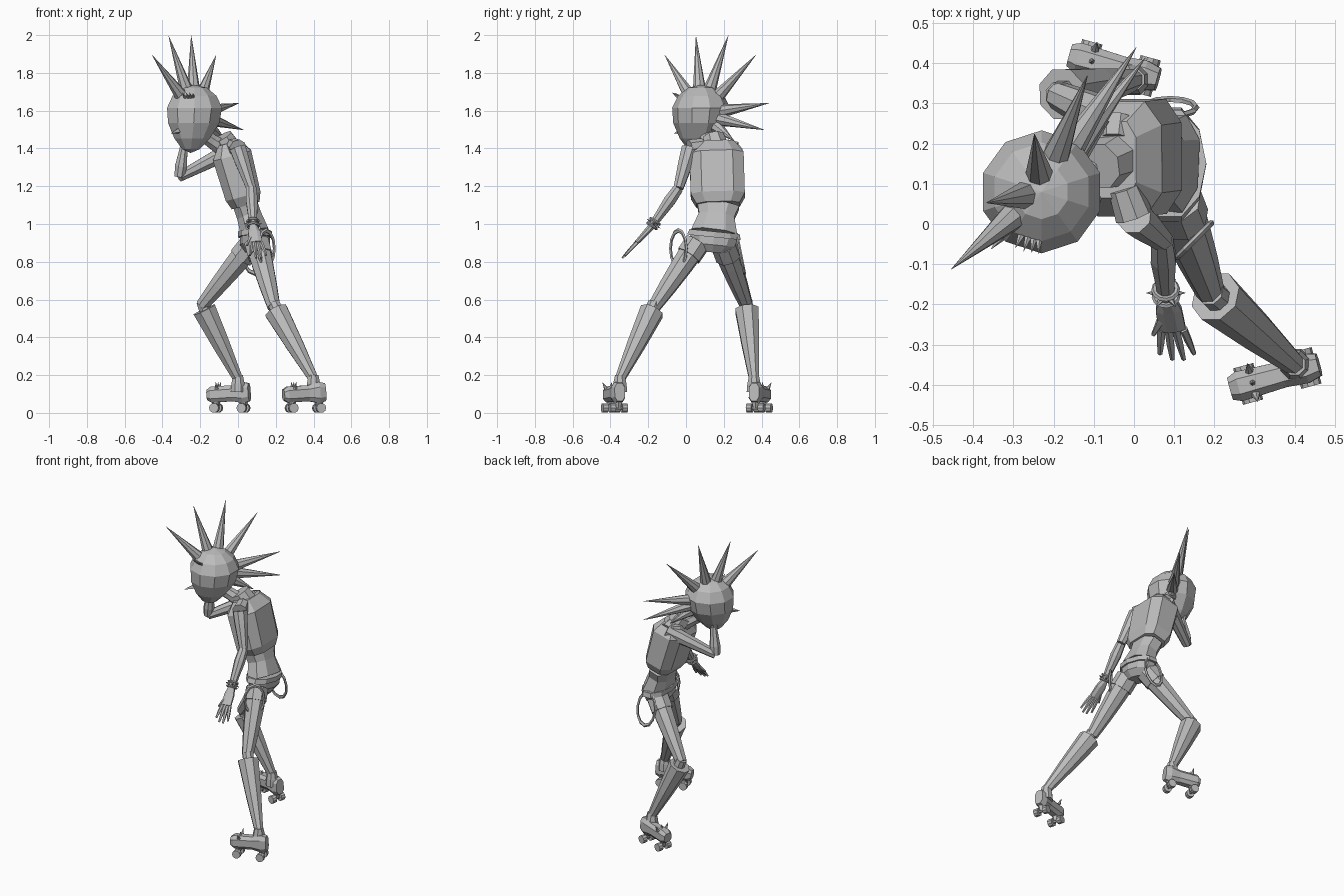
import bpy, bmesh, math
from mathutils import Vector

cube = bpy.data.objects.get("Cube")
if cube:
    bpy.data.objects.remove(cube)

shade = 0.5
grey = bpy.data.materials.new("plain_grey")
grey.use_nodes = True
grey.diffuse_color = (shade, shade, shade, 1)
grey.node_tree.nodes["Principled BSDF"].inputs["Base Color"].default_value = grey.diffuse_color

ALONG_X = Vector((1, 0, 0))
ALONG_Y = Vector((0, 1, 0))
UP = Vector((0, 0, 1))


def point(x, y, z):
    return Vector((x, y, z))


def finish(name, bm):
    bmesh.ops.recalc_face_normals(bm, faces=bm.faces)
    mesh = bpy.data.meshes.new(name)
    bm.to_mesh(mesh)
    bm.free()
    mesh.materials.append(grey)
    part = bpy.data.objects.new(name, mesh)
    bpy.context.collection.objects.link(part)


def tube(name, start, end, profile, side=ALONG_Y, sides=8, power=1):
    """Loft from start to end; profile holds (fraction, half width, half depth)."""
    bm = bmesh.new()
    axis = (end - start).normalized()
    across = (side - axis * side.dot(axis)).normalized()
    depth = axis.cross(across)
    loops = []
    for fraction, wide, deep in profile:
        centre = start.lerp(end, fraction)
        loop = []
        for step in range(sides):
            angle = math.tau * (step + 0.5) / sides
            c, s = math.cos(angle), math.sin(angle)
            c = math.copysign(abs(c) ** power, c)
            s = math.copysign(abs(s) ** power, s)
            loop.append(bm.verts.new(centre + across * wide * c + depth * deep * s))
        loops.append(loop)
    for lower, upper in zip(loops, loops[1:]):
        for step in range(sides):
            following = (step + 1) % sides
            bm.faces.new((lower[step], lower[following], upper[following], upper[step]))
    bm.faces.new(loops[0])
    bm.faces.new(loops[-1])
    finish(name, bm)


def limb(name, start, end, *radii, side=ALONG_Y, sides=8):
    """Round tube with evenly spaced radii."""
    last = len(radii) - 1
    tube(name, start, end, [(i / last, r, r) for i, r in enumerate(radii)], side, sides)


def spike(name, base, tip, radius, sides=8):
    limb(name, base, tip, radius, radius / 50, side=Vector((1, -2, 0.7)), sides=sides)


def ring(name, centre, axis, radius, thickness, stretch=1):
    bpy.ops.mesh.primitive_torus_add(major_segments=12, minor_segments=5, location=centre,
                                     major_radius=radius, minor_radius=thickness)
    part = bpy.context.object
    part.name = name
    part.rotation_euler = axis.to_track_quat('Z', 'Y').to_euler()
    part.scale.y = stretch
    part.data.materials.append(grey)


# Head: a sphere whose lower half tapers forward into the chin
face = Vector((-0.66, -0.75, 0))
face_left = UP.cross(face)
head_centre = point(-0.23, 0.08, 1.58)
bm = bmesh.new()
bmesh.ops.create_uvsphere(bm, u_segments=10, v_segments=7, radius=0.157)
for vert in bm.verts:
    low = max(0, -vert.co.z)
    vert.co.x *= 1 - 2 * low
    vert.co.y *= 1 - 2 * low
    vert.co.z -= low * 0.3
    vert.co += head_centre + face * low * 0.2
finish("head", bm)
spike("nose", head_centre + face * 0.1 - UP * 0.08, head_centre + face * 0.19 - UP * 0.1, 0.025, 4)
for count in range(4):
    outward = (face * 0.85 + face_left * (0.25 + 0.14 * count)).normalized()
    root = head_centre + outward * 0.12 + UP * 0.09
    spike("eyelash", root, root + outward * 0.035 + UP * 0.025, 0.009, 5)

# Crest: spikes fanned from the brow over to the nape
for degrees in (133, 105, 77, 47, 8, -11, -30):
    angle = math.radians(degrees)
    lean = math.sin(angle + math.radians(25)) / 9
    length = 0.28 if degrees < -20 else 0.43
    reach = (UP * math.sin(angle) - face * math.cos(angle)) * length - face_left * lean
    spike("hair_spike", head_centre + reach.normalized() * 0.13, head_centre + reach, 0.036)

# Trunk
seat = point(0.09, 0.14, 0.85)
belly = point(0.09, 0.15, 0.95)
ribs = point(0.04, 0.17, 1.1)
nape = point(-0.05, 0.16, 1.43)
tube("jacket", ribs, nape, [(0, 0.12, 0.08), (0.15, 0.15, 0.1), (0.8, 0.15, 0.11), (1, 0.1, 0.06)],
     power=0.6)
tube("waist", belly, ribs, [(0, 0.13, 0.08), (0.6, 0.1, 0.07), (1, 0.12, 0.07)], power=0.8)
tube("shorts", seat, belly, [(0, 0.07, 0.05), (0.4, 0.12, 0.08), (1, 0.14, 0.08)], sides=10)
tube("belt", seat, belly, [(0.8, 0.15, 0.09), (1.1, 0.14, 0.09)], sides=10)
limb("neck", nape - UP * 0.05, head_centre - UP * 0.08, 0.05, 0.04, 0.04)
limb("collar", nape - UP * 0.03, nape.lerp(head_centre, 0.2), 0.07, 0.06)
ring("left_strap", point(0.15, -0.04, 0.87), point(1, -1, 0), 0.06, 0.008, 1.6)
ring("right_strap", point(0.09, 0.29, 0.84), point(0, 1, 0.2), 0.065, 0.008, 1.6)


def leg(tag, turn, hip, knee, ankle):
    limb(tag + "_thigh", hip, knee, 0.066, 0.06, 0.05, 0.036)
    limb(tag + "_knee", knee + UP * 0.02, knee.lerp(ankle, 0.2), 0.034, 0.036, 0.03)
    limb(tag + "_short_cuff", hip, hip.lerp(knee, 0.2), 0.07, 0.07)
    # Flared shin cover narrowing to the ankle
    limb(tag + "_shin", knee.lerp(ankle, 0.06), ankle, 0.067, 0.05, 0.028)
    limb(tag + "_ankle", ankle + UP * 0.02, ankle - UP * 0.07, 0.028, 0.038, 0.042)
    # Skate boot from toe to heel
    toe = ankle + point(-0.16, turn * 0.06, 0)
    heel = ankle + ALONG_X * 0.06
    toe.z, heel.z = 0.095, 0.11
    across = UP.cross(heel - toe).normalized()
    tube(tag + "_skate_boot", toe, heel,
         [(0, 0.03, 0.03), (0.1, 0.04, 0.045), (0.6, 0.035, 0.045), (0.85, 0.04, 0.06), (1, 0.03, 0.05)],
         across, power=0.75)
    # Wheels in two pairs
    wheel_radius = 0.026
    for fraction in (0.2, 0.86):
        hub = toe.lerp(heel, fraction)
        hub.z = wheel_radius
        limb(tag + "_axle", hub - across * 0.04, hub + across * 0.04, 0.009, 0.009, side=UP, sides=6)
        limb(tag + "_truck", hub, hub + UP * 0.04, 0.015, 0.025, sides=6)
        for way in (-across, across):
            limb(tag + "_wheel", hub + way * 0.018, hub + way * 0.047, wheel_radius, wheel_radius,
                 side=UP, sides=10)
    # Studs over the toe cap
    for offset in (-across, across * 0, across):
        root = toe.lerp(heel, 0.25) + offset * 0.03 + UP * 0.03
        spike(tag + "_boot_stud", root, root + offset * 0.02 + UP * 0.035, 0.011, 6)


leg("left", -1, point(0.1, 0.06, 0.9), point(0.19, -0.17, 0.56), point(0.4, -0.35, 0.18))
leg("right", 1, point(0.07, 0.2, 0.89), point(-0.19, 0.32, 0.57), point(0, 0.36, 0.18))


def arm(side_name, shoulder, elbow, wrist):
    limb(side_name + "_shoulder", nape.lerp(shoulder, 0.5), shoulder, 0.04, 0.048)
    limb(side_name + "_upper_arm", shoulder, elbow, 0.046, 0.042, 0.035, 0.028)
    limb(side_name + "_forearm", elbow, wrist, 0.029, 0.034, 0.027, 0.021)


def hand(side_name, wrist, reach, across, thumb_way):
    """Flat palm, four fanned fingers and a thumb."""
    knuckles = wrist + reach * 0.12
    tube(side_name + "_palm", wrist, knuckles,
         [(0, 0.02, 0.02), (0.4, 0.035, 0.017), (1, 0.036, 0.013)], across)
    for count in range(4):
        spread = across * (count / 3 - 0.5)
        base = knuckles + spread * 0.055
        length = 0.11 if count in (1, 2) else 0.09
        limb(side_name + "_finger", base, base + reach * length + spread * 0.03,
             0.011, 0.01, 0.006, sides=5)
    thumb_base = wrist + reach * 0.04
    limb(side_name + "_thumb", thumb_base, thumb_base + reach * 0.1 + across * thumb_way * 0.05,
         0.014, 0.012, 0.006, sides=5)


# Left arm hanging, with studded bracelets
left_wrist = point(0.08, -0.18, 0.99)
left_elbow = point(0.07, -0.04, 1.19)
arm("left", point(0, 0.02, 1.4), left_elbow, left_wrist)
hand("left", left_wrist, point(0.13, -0.68, -0.74), ALONG_X, -1)
forearm_axis = (left_wrist - left_elbow).normalized()
for fraction in (0.88, 1):
    ring("bracelet", left_elbow.lerp(left_wrist, fraction), forearm_axis, 0.029, 0.007)
stud_centre = left_elbow.lerp(left_wrist, 0.94)
for count in range(6):
    angle = math.tau * count / 6
    outward = ALONG_X * math.cos(angle) + forearm_axis.cross(ALONG_X) * math.sin(angle)
    spike("bracelet_stud", stud_centre + outward * 0.025, stud_centre + outward * 0.05, 0.008, 5)

# Right arm raised to the head
right_wrist = point(-0.285, 0.115, 1.42)
arm("right", point(-0.04, 0.26, 1.39), point(-0.31, 0.13, 1.25), right_wrist)
hand("right", right_wrist, point(-0.3, -0.1, 0.95), ALONG_Y, -1)
